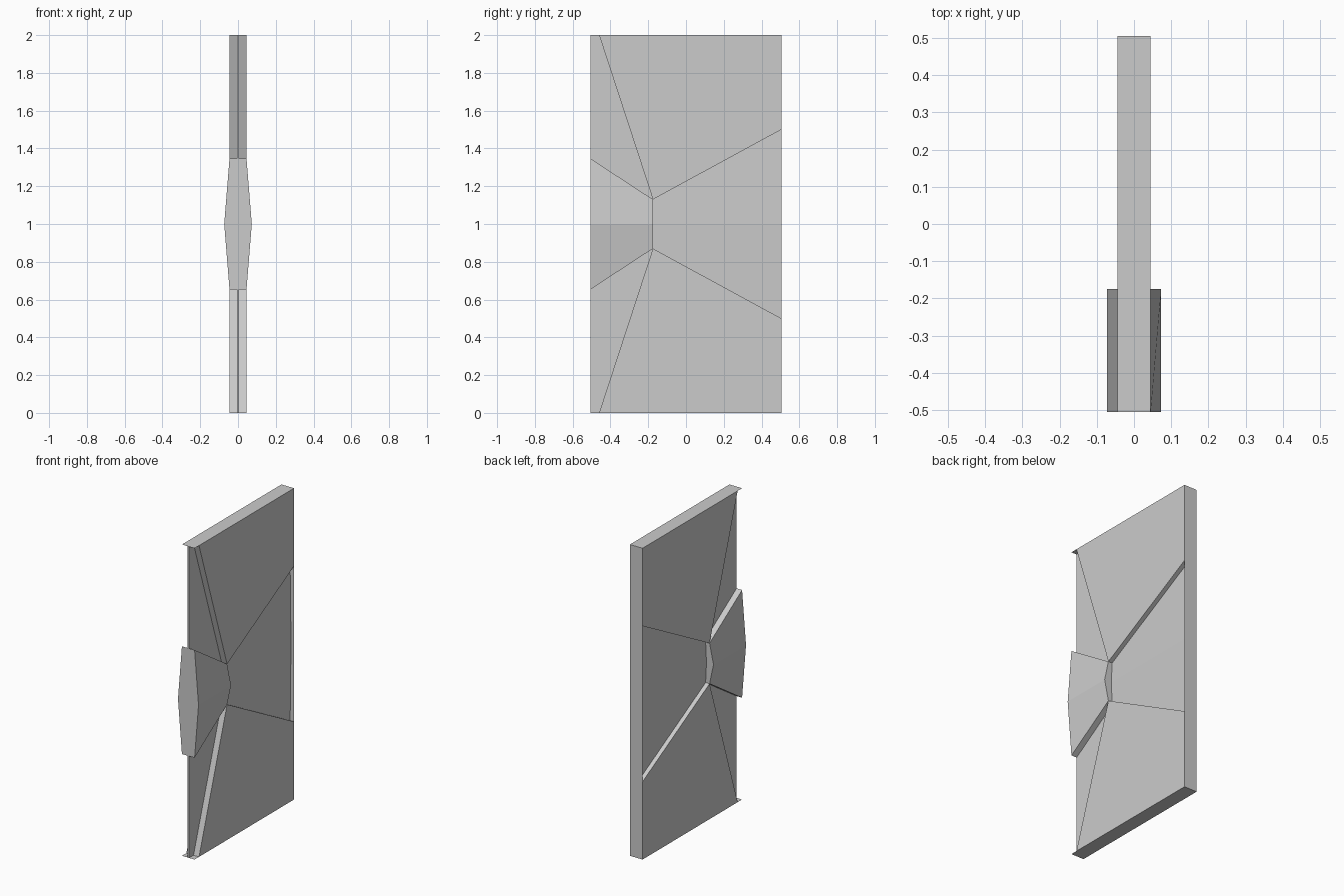
import bpy, bmesh

if "Cube" in bpy.data.objects:
    bpy.data.objects.remove(bpy.data.objects["Cube"])

T = 0.045             # half thickness of the full panels
HY, HZ = -0.175, 0.13  # hub corner: y, and height above/below the middle
W = 0.505             # half width of the door


def add_mesh(name, bm):
    bmesh.ops.recalc_face_normals(bm, faces=bm.faces)
    mesh = bpy.data.meshes.new(name)
    bm.to_mesh(mesh)
    bm.free()
    obj = bpy.data.objects.new(name, mesh)
    bpy.context.collection.objects.link(obj)
    return obj


def panel(name, pts, cells=None):
    """Solid symmetric about x = 0 from outline points (y, z, half thickness)."""
    bm = bmesh.new()
    right = [bm.verts.new((h, y, z)) for y, z, h in pts]
    left = [bm.verts.new((-h, y, z)) for y, z, h in pts]
    for cell in cells or [range(len(pts))]:
        bm.faces.new([right[i] for i in cell])
        bm.faces.new([left[i] for i in reversed(cell)])
    for i in range(len(pts)):
        j = (i + 1) % len(pts)
        bm.faces.new((right[i], left[i], left[j], right[j]))
    return add_mesh(name, bm)


def strip(name, corners):
    """Single thin sheet closing the outer border."""
    bm = bmesh.new()
    bm.faces.new([bm.verts.new(c) for c in corners])
    return add_mesh(name, bm)


def bowed(name, y_out, half_height, h_end, h_mid):
    """Panel from the hub to one door edge, folded along z = 1."""
    panel(name, [(y_out, 1 + half_height, h_end), (HY, 1 + HZ, h_end),
                 (HY, 1, h_mid), (HY, 1 - HZ, h_end),
                 (y_out, 1 - half_height, h_end), (y_out, 1, h_mid)],
          [(0, 1, 2, 5), (5, 2, 3, 4)])


# Bulging lock block and recessed centre panel
bowed("lock_block", -W, 0.346, T, 0.073)
bowed("recessed_panel", W, 0.5, 0.017, 0.023)

# Thick panels, thin edge webs and border caps, mirrored top to bottom
for side, s in (("upper", 1), ("lower", -1)):
    end = 1 + s
    hub = 1 + s * HZ
    panel(side + "_panel", [(-0.46, end, T), (HY, hub, T),
                            (W, 1 + s * 0.5, T), (W, end, T)])
    panel(side + "_edge_web", [(-W, end, 0.006), (-0.46, end, 0.006),
                               (HY, hub, 0.006), (-W, 1 + s * 0.346, 0.006)])
    strip(side + "_cap", [(-T, -W, end), (T, -W, end),
                          (T, -0.46, end), (-T, -0.46, end)])

# Flat strip along the hinge side of the recess
strip("hinge_strip", [(-T, W, 0.5), (T, W, 0.5), (T, W, 1.5), (-T, W, 1.5)])
